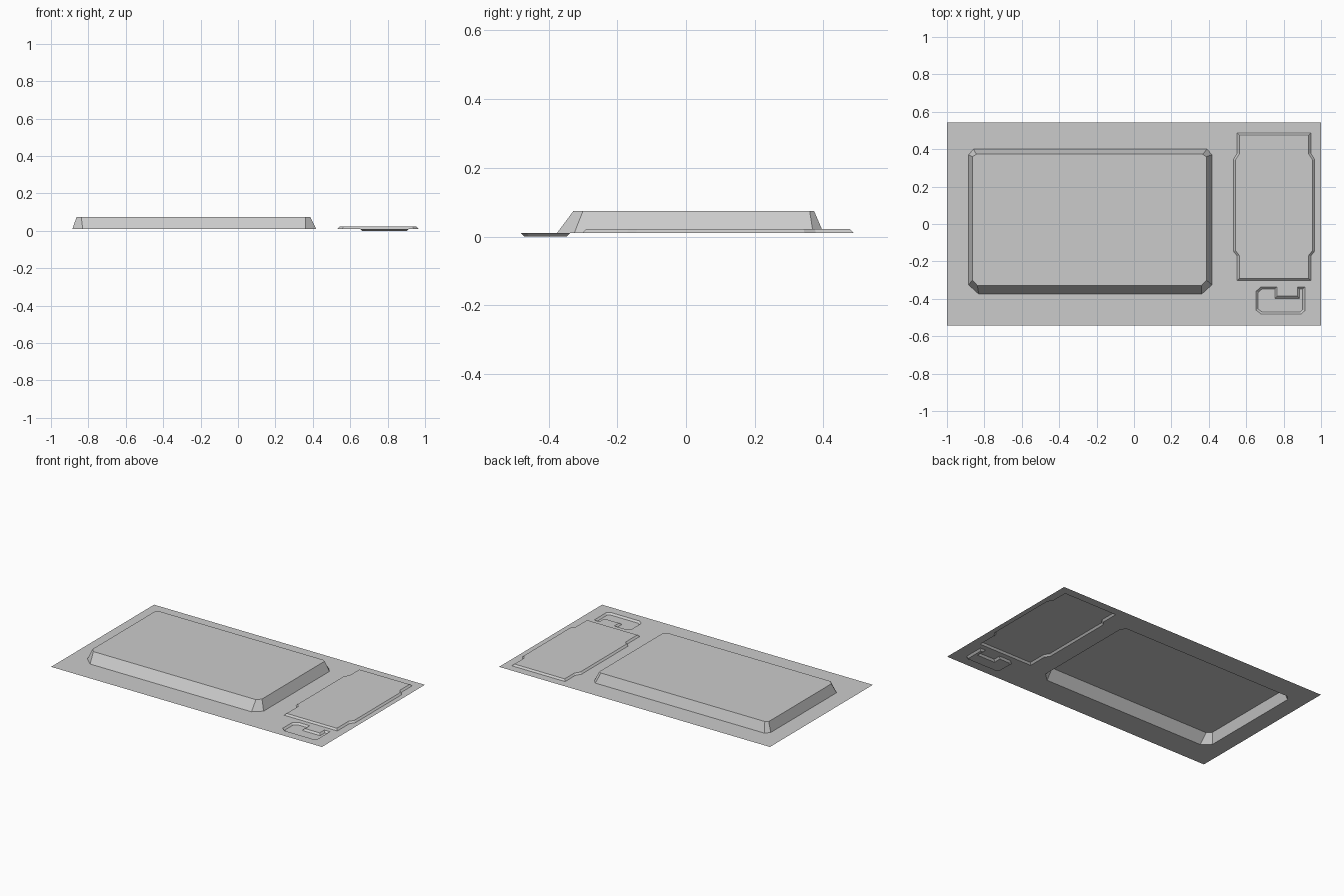
import bpy, bmesh
from mathutils import Vector

if "Cube" in bpy.data.objects:
    bpy.data.objects.remove(bpy.data.objects["Cube"])

SHEET_Z = 0.011


def inset(loop, d):
    """Mitred inward offset of a counter-clockwise outline."""
    out = []
    for i, p in enumerate(loop):
        p = Vector(p)
        a = (p - Vector(loop[i - 1])).normalized()
        b = (Vector(loop[(i + 1) % len(loop)]) - p).normalized()
        na, nb = Vector((-a.y, a.x)), Vector((-b.y, b.x))
        m = (na + nb).normalized()
        out.append(tuple(p + m * d / m.dot(na)))
    return out


def chamfered(x0, x1, y0, y1, front, back):
    """Rectangle with cut corners; front and back are (dx, dy) cuts."""
    (fx, fy), (bx, by) = front, back
    return [(x0 + fx, y0), (x1 - fx, y0), (x1, y0 + fy), (x1, y1 - by),
            (x1 - bx, y1), (x0 + bx, y1), (x0, y1 - by), (x0, y0 + fy)]


def finish(bm, name):
    mesh = bpy.data.meshes.new(name)
    bm.to_mesh(mesh)
    bm.free()
    bpy.context.collection.objects.link(bpy.data.objects.new(name, mesh))


def pressed_panel(name, rim, face, z):
    """Sloped walls from the sheet to a flat face, open on the other side."""
    bm = bmesh.new()
    a = [bm.verts.new((x, y, SHEET_Z)) for x, y in rim]
    b = [bm.verts.new((x, y, z)) for x, y in face]
    for i in range(len(a)):
        j = (i + 1) % len(a)
        bm.faces.new((a[i], a[j], b[j], b[i]))
    bm.faces.new(b)
    finish(bm, name)


# Large raised panel: wide slope at the front, narrow at the back
main_rim = chamfered(-0.885, 0.417, -0.375, 0.40, (0.055, 0.05), (0.027, 0.03))
main_face = chamfered(-0.863, 0.387, -0.328, 0.373, (0.025, 0.028), (0.02, 0.013))
pressed_panel("main_panel", main_rim, main_face, 0.074)

# Side panel, wider in its middle
right = [(0.945, -0.302), (0.945, -0.172), (0.966, -0.145), (0.966, 0.345),
         (0.945, 0.378), (0.945, 0.487)]
side_rim = right + [(1.497 - x, y) for x, y in reversed(right)]
pressed_panel("side_panel", side_rim, inset(side_rim, 0.011), 0.022)

# U-shaped recess with one broad and one narrow arm
recess_rim = [(0.68, -0.482), (0.893, -0.482), (0.914, -0.463), (0.914, -0.336),
              (0.873, -0.336), (0.873, -0.386), (0.765, -0.386), (0.765, -0.336),
              (0.68, -0.336), (0.652, -0.36), (0.652, -0.46)]
pressed_panel("u_recess", recess_rim, inset(recess_rim, 0.012), 0.0)

# Flat sheet with openings where the panels are pressed out
bm = bmesh.new()
sheet = [(-1, -0.543), (1, -0.543), (1, 0.543), (-1, 0.543)]
for loop in (sheet, main_rim, side_rim, recess_rim):
    v = [bm.verts.new((x, y, SHEET_Z)) for x, y in loop]
    for i in range(len(v)):
        bm.edges.new((v[i - 1], v[i]))
bmesh.ops.triangle_fill(bm, use_beauty=True, use_dissolve=False,
                        edges=bm.edges[:], normal=(0, 0, 1))
for f in bm.faces:
    f.normal_update()
    if f.normal.z < 0:
        f.normal_flip()
finish(bm, "base_sheet")
